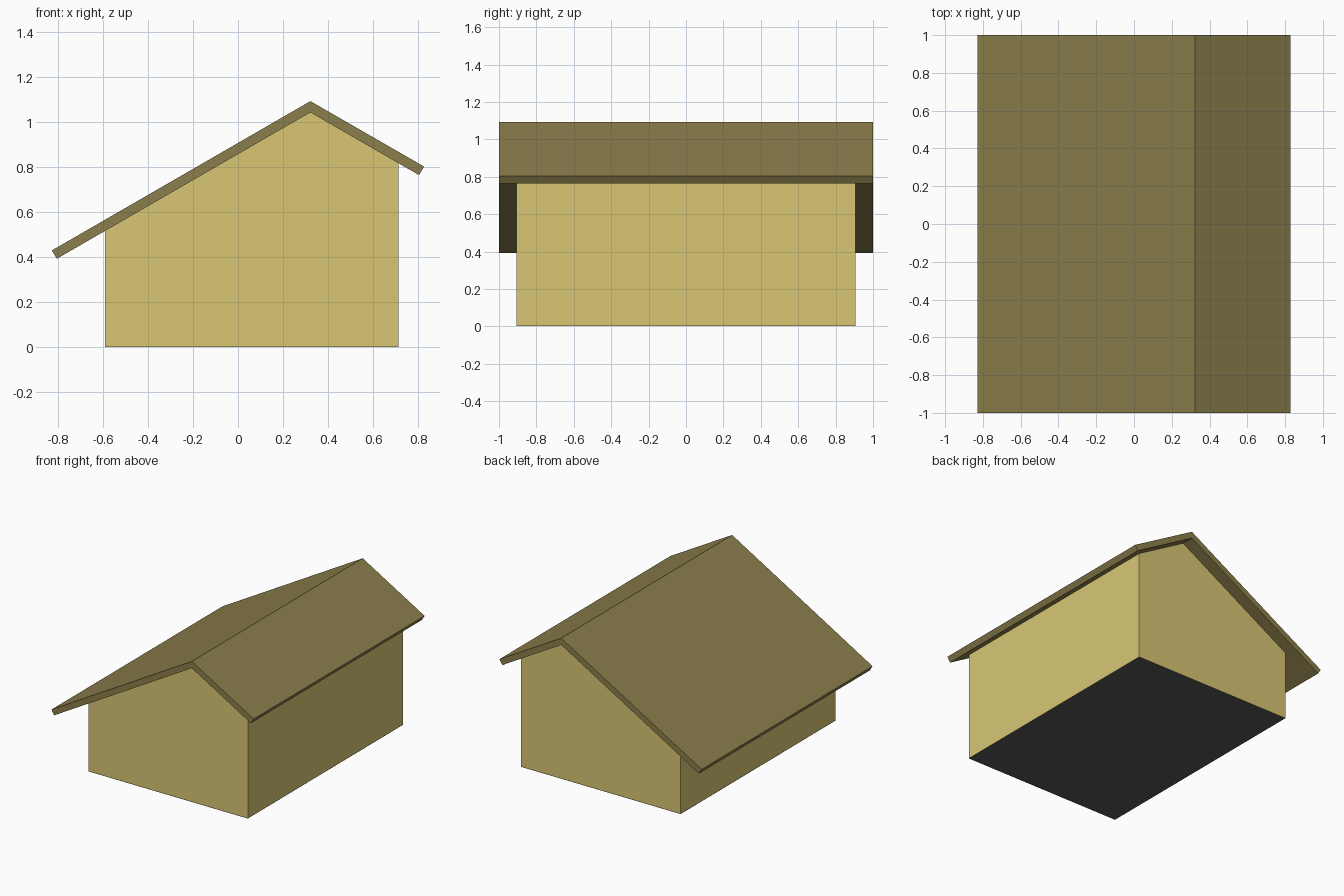
import bpy
import math

if "Cube" in bpy.data.objects:
    bpy.data.objects.remove(bpy.data.objects["Cube"])

SLOPE = math.tan(math.radians(30))
RIDGE_X, UNDER_Z, TOP_Z = 0.322, 1.044, 1.094


def material(name, rgb):
    mat = bpy.data.materials.new(name)
    mat.diffuse_color = (*rgb, 1)
    mat.use_nodes = True
    mat.node_tree.nodes["Principled BSDF"].inputs["Base Color"].default_value = mat.diffuse_color
    return mat


def extrude_profile(name, profile, half_depth, mat):
    """Extrude an x/z outline (anticlockwise seen from the front) along y."""
    n = len(profile)
    verts = [(x, y, z) for y in (-half_depth, half_depth) for x, z in profile]
    faces = [tuple(range(n)), tuple(reversed(range(n, 2 * n)))]
    faces += [(i, i + n, (i + 1) % n + n, (i + 1) % n) for i in range(n)]
    mesh = bpy.data.meshes.new(name)
    mesh.from_pydata(verts, [], faces)
    mesh.materials.append(mat)
    obj = bpy.data.objects.new(name, mesh)
    bpy.context.collection.objects.link(obj)
    return obj


def under(x):
    """Height of the roof underside at x."""
    return UNDER_Z - SLOPE * abs(x - RIDGE_X)


wall_mat = material("wall_yellow", (0.69, 0.57, 0.175))
roof_mat = material("roof_olive", (0.26, 0.21, 0.072))
floor_mat = material("floor_dark", (0.1, 0.1, 0.1))

# Gabled wall block with an off-centre ridge
left, right, depth = -0.591, 0.715, 0.907
extrude_profile("walls", [(left, 0.001), (right, 0.001), (right, under(right)),
                          (RIDGE_X, UNDER_Z), (left, under(left))], depth, wall_mat)

# Roof slab: long left slope, short right slope, square-cut eaves
extrude_profile("roof", [(-0.806, under(-0.806)), (RIDGE_X, UNDER_Z),
                         (0.805, under(0.805)), (0.828, 0.803),
                         (RIDGE_X, TOP_Z), (-0.828, 0.430)], 1.0, roof_mat)

# Dark underside of the building
bpy.ops.mesh.primitive_plane_add(size=1, location=((left + right) / 2, 0, 0),
                                 rotation=(math.pi, 0, 0))
floor = bpy.context.object
floor.name = "floor"
floor.scale = (right - left, 2 * depth, 1)
floor.data.materials.append(floor_mat)
